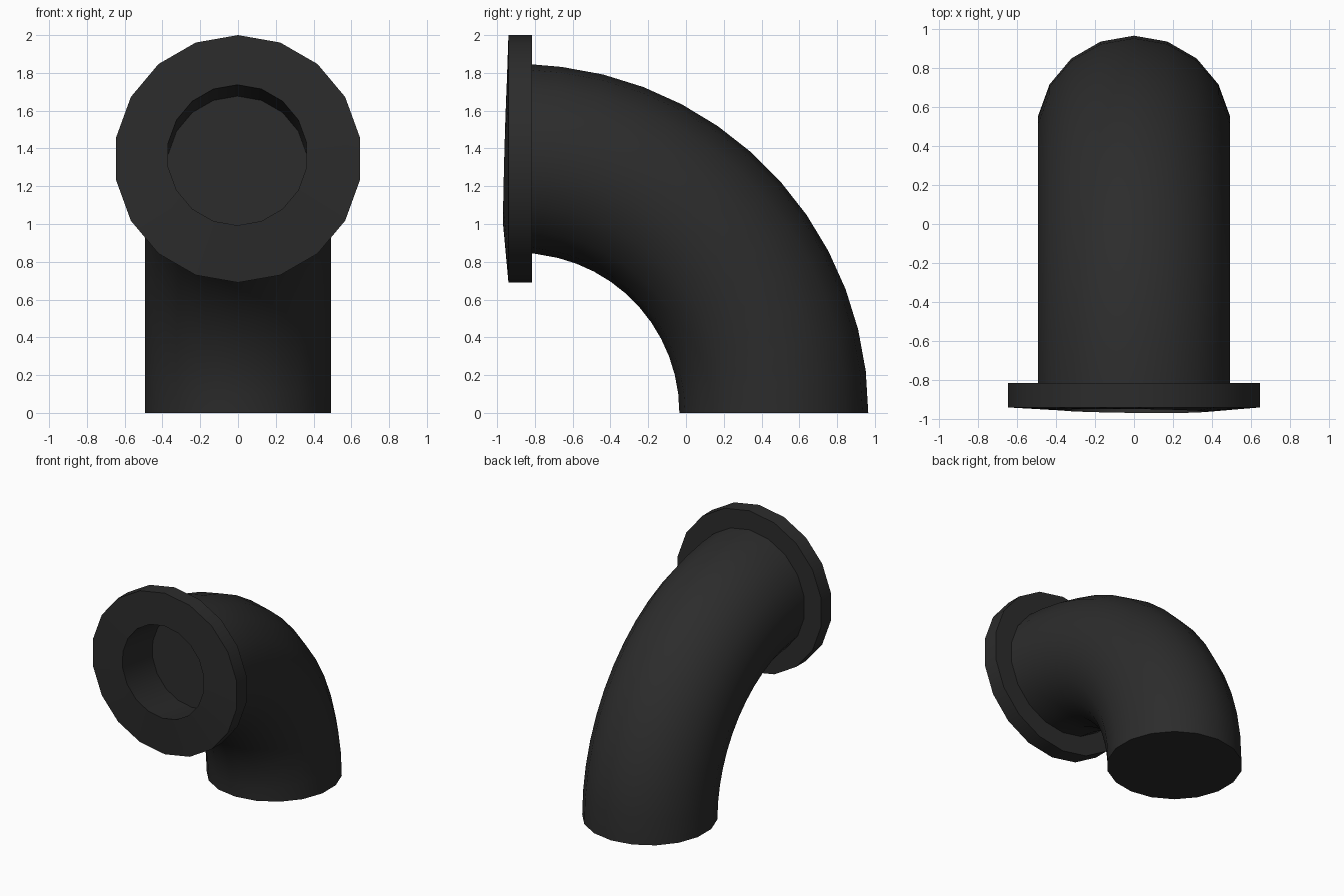
import bpy, bmesh
from math import sin, cos, pi, radians

if "Cube" in bpy.data.objects:
    bpy.data.objects.remove(bpy.data.objects["Cube"])

SIDES = 18          # sides of every ring
BEND = 1.345        # bend radius of the pipe centreline
PIVOT_Y = -0.88     # bend pivot sits on z = 0

bm = bmesh.new()


def ring(fn):
    """Ring of vertices; fn maps (across, up) unit-circle values to a point."""
    return [bm.verts.new(fn(sin(2 * pi * i / SIDES), cos(2 * pi * i / SIDES)))
            for i in range(SIDES)]


def bend_ring(a, r=0.5):
    return ring(lambda u, v: (r * u,
                              PIVOT_Y + (BEND + r * v) * cos(a),
                              (BEND + r * v) * sin(a)))


def flat_ring(r, y, z=BEND):
    return ring(lambda u, v: (r * u, y, z + r * v))


def bore_ring(r, y, z):
    # slightly skewed opening
    return ring(lambda u, v: (r * u - 0.003, y + 0.010 * v - 0.004 * u, z + r * v))


# curved pipe: 13 steps over a quarter turn, ending at the flange
rings = [bend_ring(radians(90 * i / 13)) for i in range(13)]
rings.append(flat_ring(0.5, -0.815))
# flange: back face, rim
rings.append(flat_ring(0.655, -0.815))
rings.append(flat_ring(0.655, -0.94))
# bore: opening and recessed floor, sloping down along the bend
rings.append(bore_ring(0.372, -0.958, 1.365))
rings.append(bore_ring(0.372, -0.573, 1.305))

for a, b in zip(rings, rings[1:]):
    for i in range(SIDES):
        j = (i + 1) % SIDES
        bm.faces.new((a[i], a[j], b[j], b[i]))

# closed pipe foot and bore floor
bm.faces.new(rings[0])
bm.faces.new(rings[-1])
bmesh.ops.recalc_face_normals(bm, faces=bm.faces[:])

mesh = bpy.data.meshes.new("pipe_elbow")
bm.to_mesh(mesh)
bm.free()
elbow = bpy.data.objects.new("pipe_elbow", mesh)
bpy.context.collection.objects.link(elbow)

# dark material
mat = bpy.data.materials.new("dark_iron")
mat.diffuse_color = (0.025, 0.025, 0.025, 1)
mat.use_nodes = True
mat.node_tree.nodes["Principled BSDF"].inputs["Base Color"].default_value = mat.diffuse_color
mesh.materials.append(mat)

bpy.context.view_layer.objects.active = elbow
elbow.select_set(True)
bpy.ops.object.shade_smooth_by_angle(angle=radians(30))
